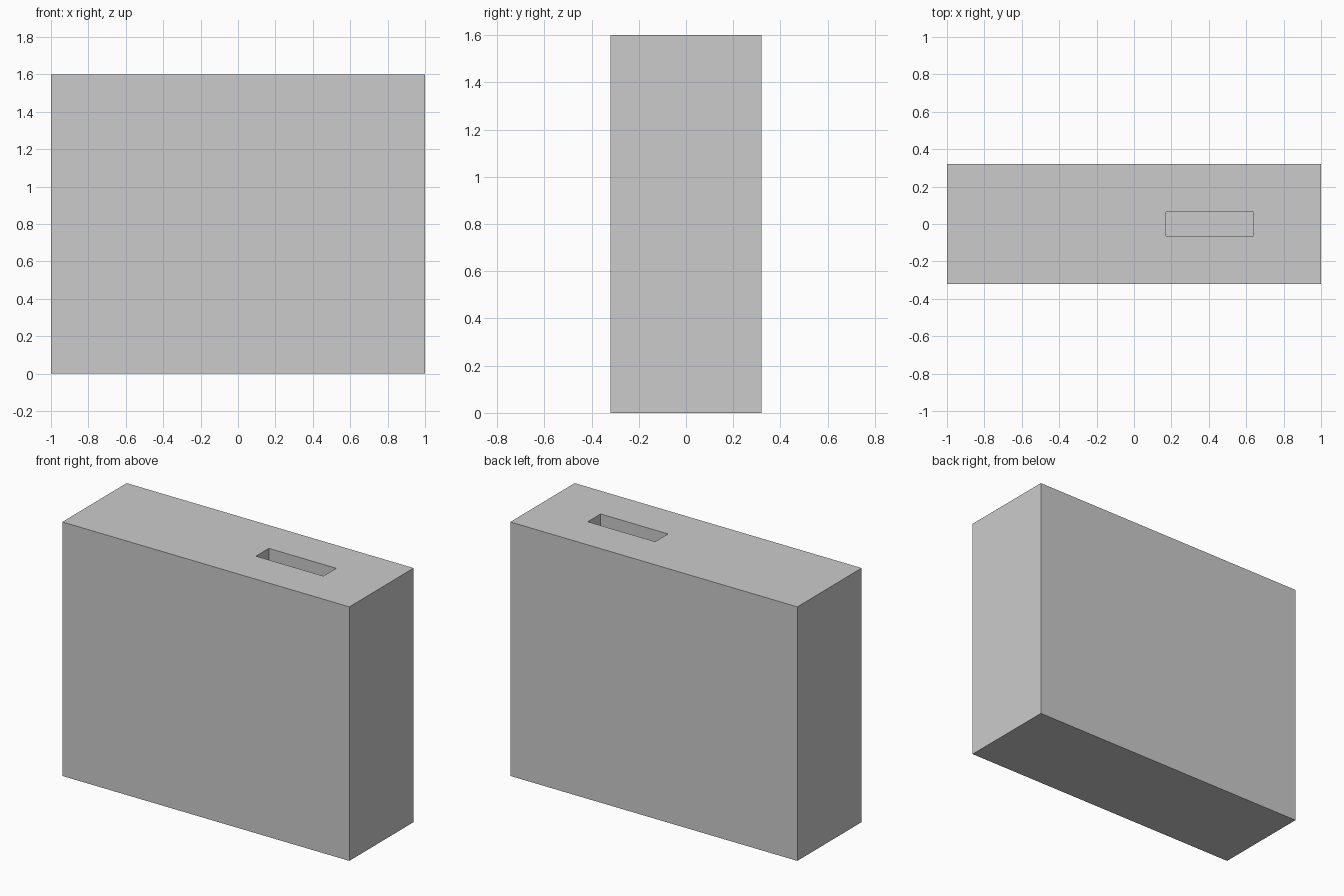
import bpy

if "Cube" in bpy.data.objects:
    bpy.data.objects.remove(bpy.data.objects["Cube"])


def box(name, lo, hi):
    """Axis-aligned box between two corners."""
    centre = [(a + b) / 2 for a, b in zip(lo, hi)]
    bpy.ops.mesh.primitive_cube_add(size=1, location=centre)
    obj = bpy.context.object
    obj.name = name
    obj.scale = [b - a for a, b in zip(lo, hi)]
    bpy.ops.object.transform_apply(location=True, rotation=False, scale=True)
    return obj


HEIGHT = 1.6
SLOT_DEPTH = 0.3

# Upright block
body = box("block_body", (-1, -0.32, 0), (1, 0.32, HEIGHT))

# Off-centre slot sunk into the top
slot = box("slot_cutter", (0.17, -0.064, HEIGHT - SLOT_DEPTH), (0.64, 0.064, HEIGHT + 0.1))
slot.hide_render = True
slot.hide_set(True)

cut = body.modifiers.new("top_slot", 'BOOLEAN')
cut.operation = 'DIFFERENCE'
cut.solver = 'EXACT'
cut.object = slot
